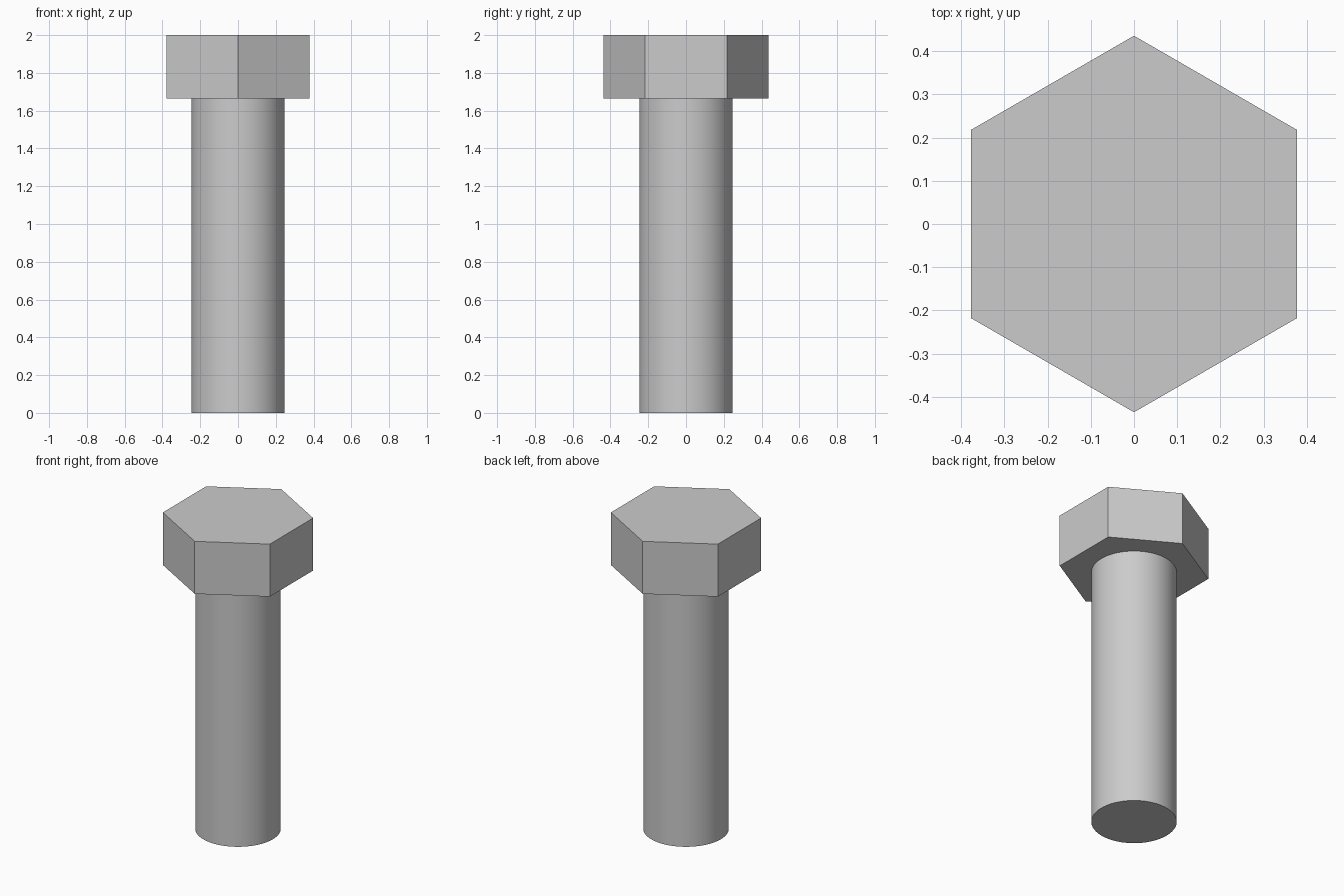
import bpy
import math

cube = bpy.data.objects.get("Cube")
if cube:
    bpy.data.objects.remove(cube, do_unlink=True)

HEIGHT = 2.0
HEAD_BOTTOM = 1.665

# Plain grey metal
steel = bpy.data.materials.new("steel_grey")
steel.use_nodes = True
colour = (0.6, 0.6, 0.6, 1)
steel.diffuse_color = colour
steel.node_tree.nodes["Principled BSDF"].inputs["Base Color"].default_value = colour


def prism(name, sides, radius, bottom, top):
    """Upright prism with one corner on the y axis."""
    bpy.ops.mesh.primitive_cylinder_add(
        vertices=sides, radius=radius, depth=top - bottom,
        location=(0, 0, (bottom + top) / 2))
    part = bpy.context.object
    part.name = name
    part.data.materials.append(steel)
    return part


# Hexagonal head, flat shaded
prism("hex_head", 6, 0.436, HEAD_BOTTOM, HEIGHT)

# Round shaft, smooth sides with crisp end rim
prism("shaft", 64, 0.247, 0, HEAD_BOTTOM)
bpy.ops.object.shade_smooth_by_angle(angle=math.radians(30))
